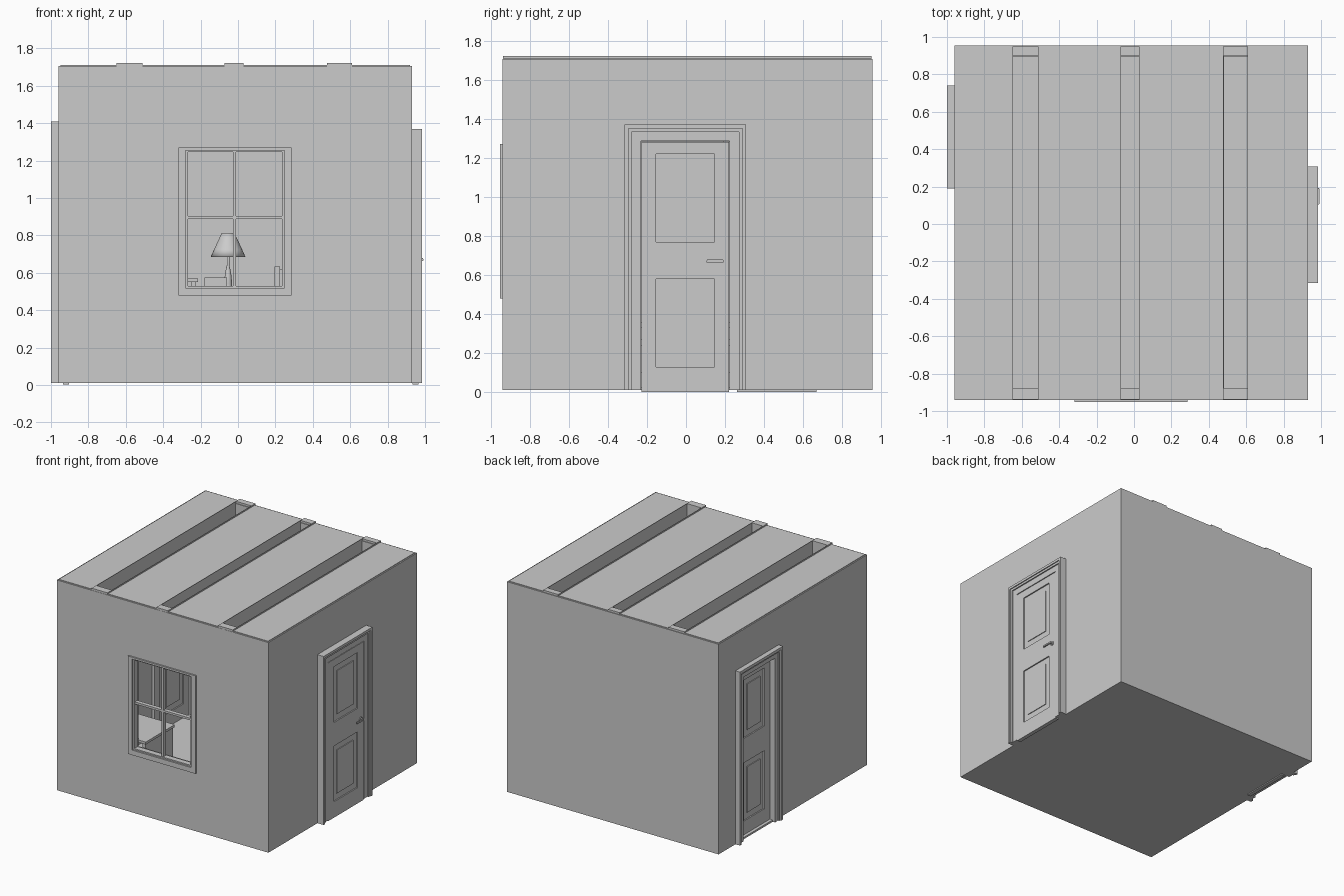
import bpy, bmesh, math
from mathutils import Vector

if "Cube" in bpy.data.objects:
    bpy.data.objects.remove(bpy.data.objects["Cube"])


def mesh_object(name, bm):
    bmesh.ops.recalc_face_normals(bm, faces=bm.faces)
    me = bpy.data.meshes.new(name)
    bm.to_mesh(me)
    bm.free()
    ob = bpy.data.objects.new(name, me)
    bpy.context.collection.objects.link(ob)
    return ob


def box(name, x, y, z, bevel=0):
    bm = bmesh.new()
    bmesh.ops.create_cube(bm, size=1)
    for v in bm.verts:
        v.co = Vector([(a + b) / 2 + c * (b - a) for (a, b), c in zip((x, y, z), v.co)])
    if bevel:
        bmesh.ops.bevel(bm, geom=bm.edges[:], offset=bevel, segments=2, affect='EDGES')
    return mesh_object(name, bm)


def prism_x(name, pts, x0, x1):
    """Extrude a (y, z) outline along x."""
    bm = bmesh.new()
    f = bm.faces.new([bm.verts.new((x0, y, z)) for y, z in pts])
    r = bmesh.ops.extrude_face_region(bm, geom=[f])
    bmesh.ops.translate(bm, vec=(x1 - x0, 0, 0),
                        verts=[g for g in r['geom'] if isinstance(g, bmesh.types.BMVert)])
    return mesh_object(name, bm)


def lathe(name, profile, loc, steps=32):
    bm = bmesh.new()
    vs = [bm.verts.new((r, 0, z)) for r, z in profile]
    edges = [bm.edges.new(p) for p in zip(vs, vs[1:])]
    bmesh.ops.spin(bm, geom=vs + edges, axis=(0, 0, 1), cent=(0, 0, 0),
                   steps=steps, angle=math.tau)
    bmesh.ops.remove_doubles(bm, verts=bm.verts, dist=1e-5)
    for f in bm.faces:
        f.smooth = True
    ob = mesh_object(name, bm)
    ob.location = loc
    return ob


def cut(target, cutter):
    cutter.hide_render = True
    m = target.modifiers.new("cut", 'BOOLEAN')
    m.operation, m.solver, m.object = 'DIFFERENCE', 'EXACT', cutter
    bpy.context.view_layer.objects.active = target
    bpy.ops.object.modifier_apply(modifier=m.name)
    bpy.data.objects.remove(cutter)


# room shell with window, doorways and beam slots
X0, X1, Y0, Y1, ZB, ZT = -0.96, 0.93, -0.94, 0.955, 0.01, 1.706
T = 0.06
BEAMS = [(-0.65, -0.51), (-0.073, 0.03), (0.477, 0.61)]
room = box("room_walls", (X0, X1), (Y0, Y1), (ZB, ZT))
cut(room, box("c", (X0 + T, X1 - T), (Y0 + T, Y1 - T), (ZB + 0.015, ZT - 0.03)))
cut(room, box("c", (-0.29, 0.26), (Y0 - 0.1, Y0 + 0.1), (0.505, 1.255)))
cut(room, box("c", (X1 - 0.1, X1 + 0.1), (-0.232, 0.222), (0.025, 1.283)))
cut(room, box("c", (X0 - 0.1, X0 + 0.1), (0.255, 0.675), (0.025, 1.335)))
for a, b in BEAMS:
    cut(room, box("c", (a, b), (Y0 + T, Y1 - T), (1.6, 1.9)))

# ceiling panels between the beams
edges = [X0 + 0.01] + [e for ab in BEAMS for e in ab] + [X1 - 0.01]
for a, b in zip(edges[::2], edges[1::2]):
    box("ceiling_panel", (a, b), (Y0 + 0.01, Y1 - 0.01), (1.69, 1.711))

# hollow beams, open on top, with solid end caps
for a, b in BEAMS:
    beam = box("ceiling_beam", (a, b), (Y0 + 0.002, Y1 - 0.005), (1.55, 1.722))
    cut(beam, box("c", (a + 0.003, b - 0.003), (Y0 + T, Y1 - T + 0.005), (1.56, 1.9)))

# window casing, inner frame and glazing bars
casing = box("window_casing", (-0.317, 0.287), (-0.953, -0.87), (0.48, 1.27))
cut(casing, box("c", (-0.28, 0.248), (-1.1, -0.7), (0.52, 1.255)))
sash = box("window_sash", (-0.29, 0.258), (-0.94, -0.895), (0.505, 1.262))
cut(sash, box("c", (-0.268, 0.235), (-1.1, -0.7), (0.53, 1.245)))
box("window_bar_vertical", (-0.028, -0.012), (-0.935, -0.9), (0.52, 1.25))
box("window_bar_horizontal", (-0.275, 0.245), (-0.934, -0.901), (0.888, 0.905))
box("window_sill", (-0.317, 0.287), (-0.89, -0.86), (0.48, 0.51))


# door casings, jambs and panelled leaves
def arch(name, y0, y1, top, w, x0, x1):
    prism_x(name, [(y0, 0.01), (y0, top), (y1, top), (y1, 0.01), (y1 - w, 0.01),
                   (y1 - w, top - w), (y0 + w, top - w), (y0 + w, 0.01)], x0, x1)


def leaf(name, y0, y1, top, x0, x1):
    door = box(name, (x0, x1), (y0, y1), (0.002, top))
    s = top / 1.28
    pw = (y0 + 0.075, y1 - 0.075)
    for za, zb in ((0.13, 0.58), (0.77, 1.22)):
        for side, inward in ((x0, 1), (x1, -1)):
            za2, zb2 = za * s, zb * s
            cut(door, box("c", sorted((side - inward * 0.02, side + inward * 0.01)), pw, (za2, zb2)))
            box(name + "_panel", sorted((side + inward * 0.004, side + inward * 0.012)),
                (pw[0] + 0.045, pw[1] - 0.045), (za2 + 0.05, zb2 - 0.05))


def handle(x, d, y):
    # rosette, spindle and lever
    for r, a, b in ((0.017, 0, 0.007), (0.008, 0.005, 0.024)):
        h = lathe("door_handle_rose", [(0, a), (r, a), (r, b), (0, b)], (x, y, 0.67), 20)
        h.rotation_euler = (0, d * math.pi / 2, 0)
        with bpy.context.temp_override(object=h, active_object=h, selected_objects=[h],
                                       selected_editable_objects=[h]):
            bpy.ops.object.shade_smooth_by_angle()
    box("door_handle_lever", sorted((x + d * 0.016, x + d * 0.028)), (y - 0.08, y + 0.008),
        (0.662, 0.678), 0.003)


arch("right_casing_outer", -0.315, 0.308, 1.37, 0.02, 0.92, 0.985)
arch("right_casing_middle", -0.298, 0.291, 1.353, 0.02, 0.92, 0.977)
arch("right_casing_inner", -0.285, 0.278, 1.34, 0.055, 0.86, 0.967)
arch("right_casing_room_side", -0.315, 0.308, 1.37, 0.083, 0.85, 0.88)
leaf("right_door", -0.229, 0.221, 1.28, 0.933, 0.965)
handle(0.965, 1, 0.185)
handle(0.933, -1, 0.185)

arch("left_casing_outer", 0.19, 0.74, 1.41, 0.022, -1.0, -0.95)
arch("left_casing_middle", 0.207, 0.723, 1.393, 0.02, -0.99, -0.95)
arch("left_casing_inner", 0.22, 0.71, 1.38, 0.045, -0.98, -0.89)
arch("left_casing_room_side", 0.19, 0.74, 1.41, 0.07, -0.91, -0.88)
leaf("left_door", 0.262, 0.668, 1.335, -0.935, -0.903)
handle(-0.903, 1, 0.62)

# desk by the window
box("desk_top", (-0.86, -0.215), (-0.87, -0.5), (0.55, 0.57))
for x in (-0.85, -0.25):
    box("desk_side", (x, x + 0.025), (-0.86, -0.51), (0.025, 0.55))

# bedside cabinet with lamp and box
box("bedside_cabinet", (-0.2, 0.12), (0.62, 0.89), (0.025, 0.47))
box("bedside_drawer", (-0.18, 0.1), (0.61, 0.62), (0.28, 0.44))
box("bedside_box", (-0.18, -0.06), (0.64, 0.7), (0.47, 0.575))
lathe("lamp_base", [(0, 0.47), (0.05, 0.47), (0.045, 0.485), (0.015, 0.5), (0.022, 0.54),
                    (0.016, 0.6), (0.007, 0.64), (0.007, 0.74), (0, 0.74)], (-0.053, 0.78, 0))
lathe("lamp_shade", [(0.093, 0.685), (0.075, 0.725), (0.052, 0.775), (0.033, 0.814),
                     (0.030, 0.814), (0.049, 0.775), (0.072, 0.725), (0.09, 0.685),
                     (0.093, 0.685)], (-0.053, 0.78, 0))

# bed against the back wall
box("bed_headboard", (0.215, 0.85), (0.86, 0.89), (0.025, 0.62))
for x in (0.195, 0.83):
    box("bed_post", (x, x + 0.03), (0.85, 0.89), (0.025, 0.635))
box("bed_frame", (0.215, 0.84), (-0.35, 0.86), (0.1, 0.24))
box("mattress", (0.23, 0.825), (-0.33, 0.85), (0.24, 0.36), 0.03)
box("pillow", (0.32, 0.73), (0.6, 0.83), (0.35, 0.43), 0.03)
for x in (0.215, 0.8):
    box("bed_leg", (x, x + 0.04), (-0.35, -0.31), (0.025, 0.1))
